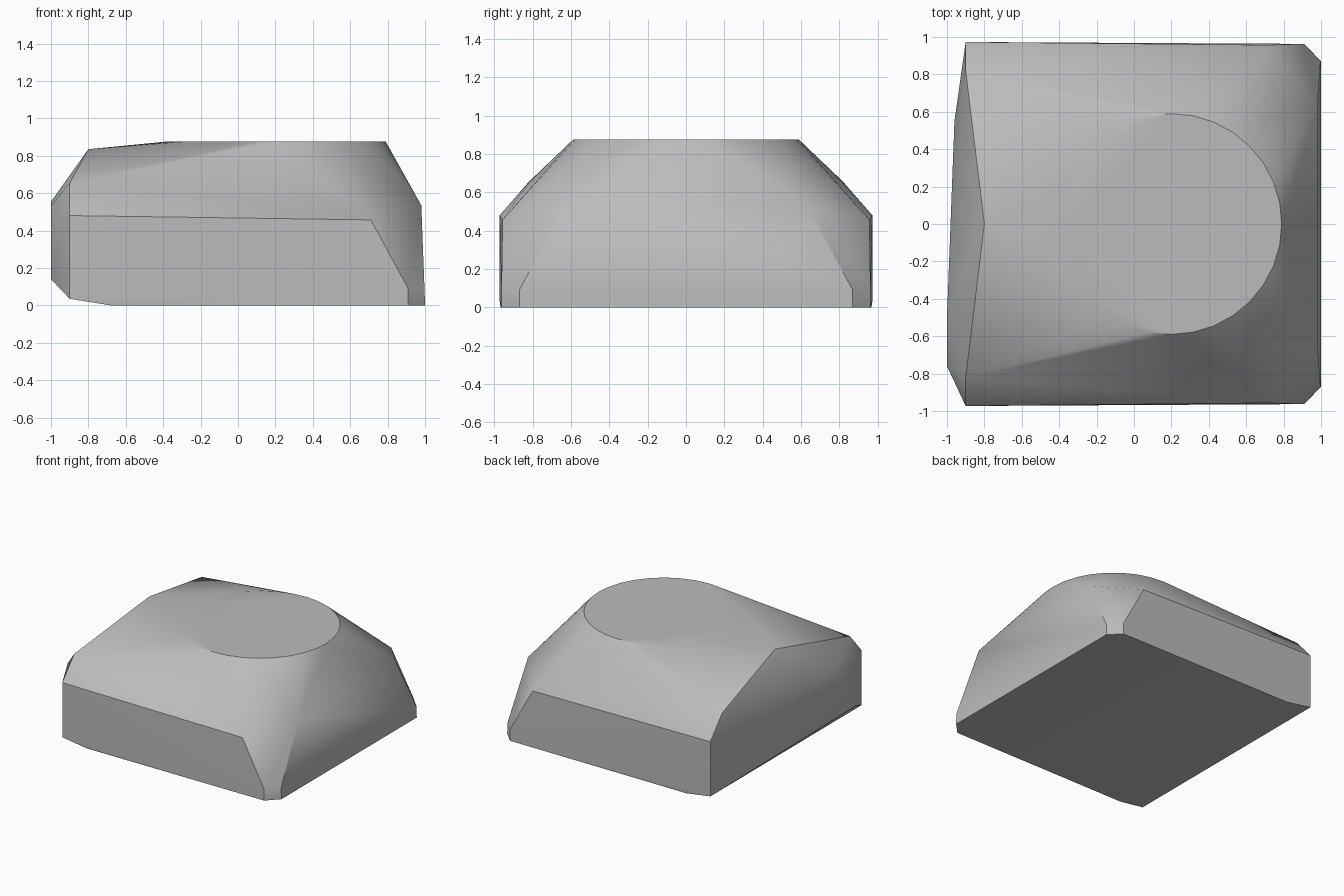
import bpy
import bmesh
from math import cos, sin, pi, radians

cube = bpy.data.objects.get("Cube")
if cube:
    bpy.data.objects.remove(cube, do_unlink=True)

# One plain grey
grey = bpy.data.materials.new("grey stone")
grey.use_nodes = True
colour = (0.5, 0.5, 0.5, 1)
grey.diffuse_color = colour
grey.node_tree.nodes["Principled BSDF"].inputs["Base Color"].default_value = colour

# Round flat top
points = [(0.2 + 0.59 * cos(2 * pi * i / 32), 0.59 * sin(2 * pi * i / 32), 0.875)
          for i in range(32)]

# Corners shared by the front and back
for side in (-1, 1):
    points += [(x, side * y, z) for x, y, z in (
        (0.98, 0.63, 0.535), (0.997, 0.87, 0.09), (1.0, 0.87, 0),   # right end
        (0.71, 0.957, 0.457), (0.91, 0.963, 0.09), (0.91, 0.963, 0),  # long sides
        (-0.68, 0.967, 0), (-0.9, 0.973, 0.035), (-0.9, 0.973, 0.48),
        (-0.9, 0.82, 0.655))]

# Peak and skewed bulge of the left end
points += [(-0.8, 0, 0.835), (-0.96, 0.55, 0.48), (-1, -0.5, 0.555),
           (-1, -0.76, 0.53), (-1, -0.76, 0.14)]

# Wrap the corners into one faceted block
bm = bmesh.new()
for p in points:
    bm.verts.new(p)
hull = bmesh.ops.convex_hull(bm, input=bm.verts)
loose = set(hull["geom_interior"]) | set(hull["geom_unused"])
bmesh.ops.delete(bm, geom=[g for g in loose if isinstance(g, bmesh.types.BMVert)],
                 context="VERTS")
bmesh.ops.dissolve_limit(bm, angle_limit=radians(0.2), verts=bm.verts, edges=bm.edges)
bmesh.ops.recalc_face_normals(bm, faces=bm.faces)

mesh = bpy.data.meshes.new("stone_block")
bm.to_mesh(mesh)
bm.free()
mesh.materials.append(grey)
block = bpy.data.objects.new("stone_block", mesh)
bpy.context.collection.objects.link(block)

# Smooth the soft facets, keep the hard edges
bpy.context.view_layer.objects.active = block
block.select_set(True)
bpy.ops.object.shade_smooth_by_angle(angle=radians(30))
